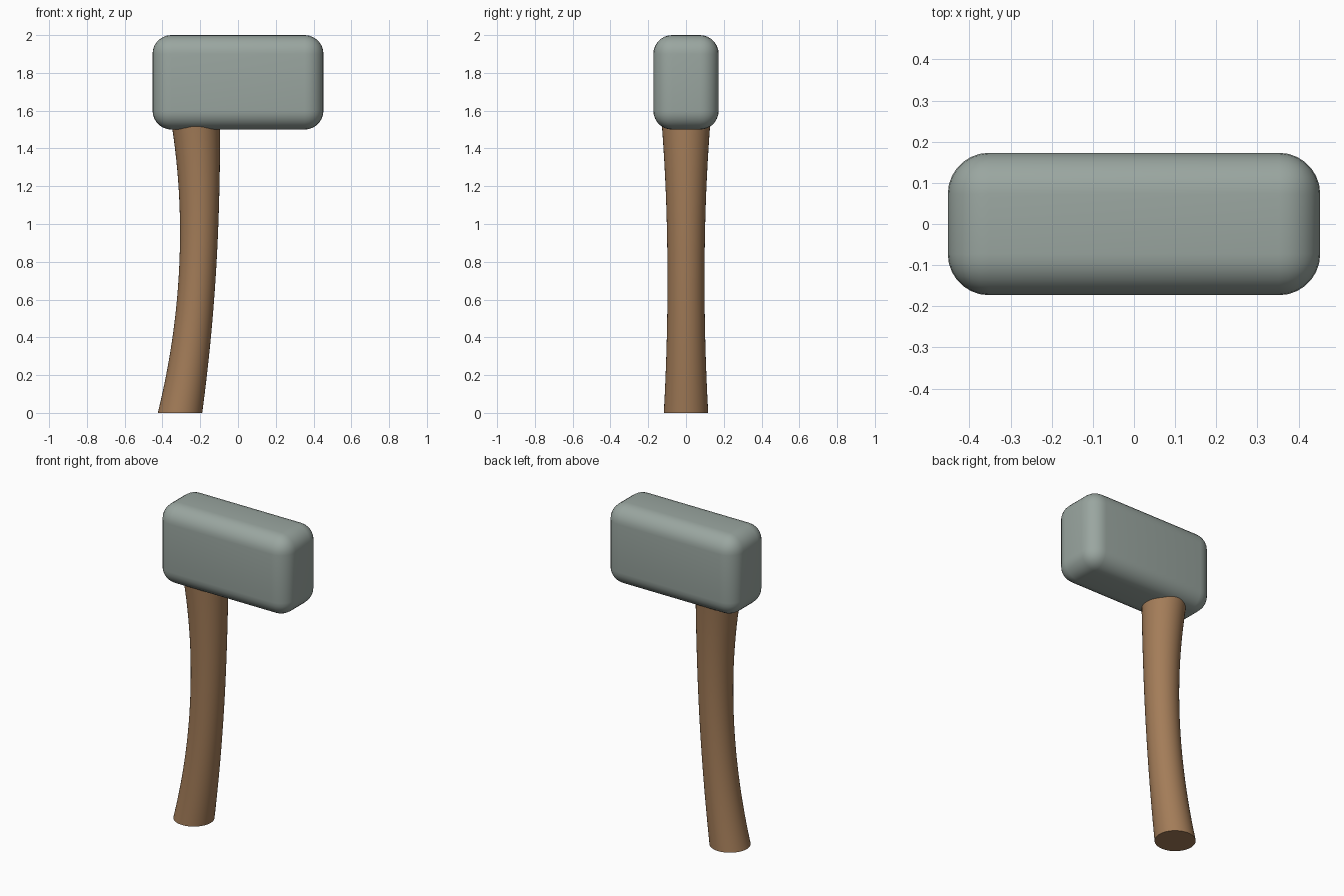
import bpy, bmesh, math

if "Cube" in bpy.data.objects:
    bpy.data.objects.remove(bpy.data.objects["Cube"])


def material(name, rgb):
    m = bpy.data.materials.new(name)
    m.diffuse_color = (*rgb, 1.0)
    m.use_nodes = True
    m.node_tree.nodes["Principled BSDF"].inputs["Base Color"].default_value = m.diffuse_color
    return m


def make_object(name, bm, mat, angle):
    bmesh.ops.recalc_face_normals(bm, faces=bm.faces)
    mesh = bpy.data.meshes.new(name)
    bm.to_mesh(mesh)
    bm.free()
    mesh.materials.append(mat)
    ob = bpy.data.objects.new(name, mesh)
    bpy.context.collection.objects.link(ob)
    bpy.ops.object.select_all(action='DESELECT')
    ob.select_set(True)
    bpy.context.view_layer.objects.active = ob
    bpy.ops.object.shade_smooth_by_angle(angle=math.radians(angle))
    return ob


stone = material("grey_stone", (0.323, 0.381, 0.352))
wood = material("brown_wood", (0.366, 0.202, 0.098))

# Hammer head: a block with generously rounded edges
bm = bmesh.new()
bmesh.ops.create_cube(bm, size=1.0)
for v in bm.verts:
    v.co.x *= 0.905
    v.co.y *= 0.346
    v.co.z = v.co.z * 0.5 + 1.75
bmesh.ops.bevel(bm, geom=bm.edges[:], offset=0.1, segments=7, profile=0.5,
                affect='EDGES')
make_object("hammer_head", bm, stone, 40)

# Handle: round sections along a gentle bend, narrow in the middle
SIDES, RINGS, TOP = 40, 26, 1.58
bm = bmesh.new()
rings = []
for i in range(RINGS + 1):
    z = TOP * i / RINGS
    cx = -0.307 + 0.19 * z - 0.0885 * z * z
    r = 0.098 + 0.04 * (z - 0.7) ** 2 + 0.005 * max(0, z - 1.0) ** 2 * 2
    rings.append([bm.verts.new((cx + r * math.cos(2 * math.pi * k / SIDES),
                                r * math.sin(2 * math.pi * k / SIDES), z))
                  for k in range(SIDES)])
for a, b in zip(rings, rings[1:]):
    for k in range(SIDES):
        n = (k + 1) % SIDES
        bm.faces.new((a[k], a[n], b[n], b[k]))
bm.faces.new(rings[0][::-1])
bm.faces.new(rings[-1])
make_object("handle", bm, wood, 40)
